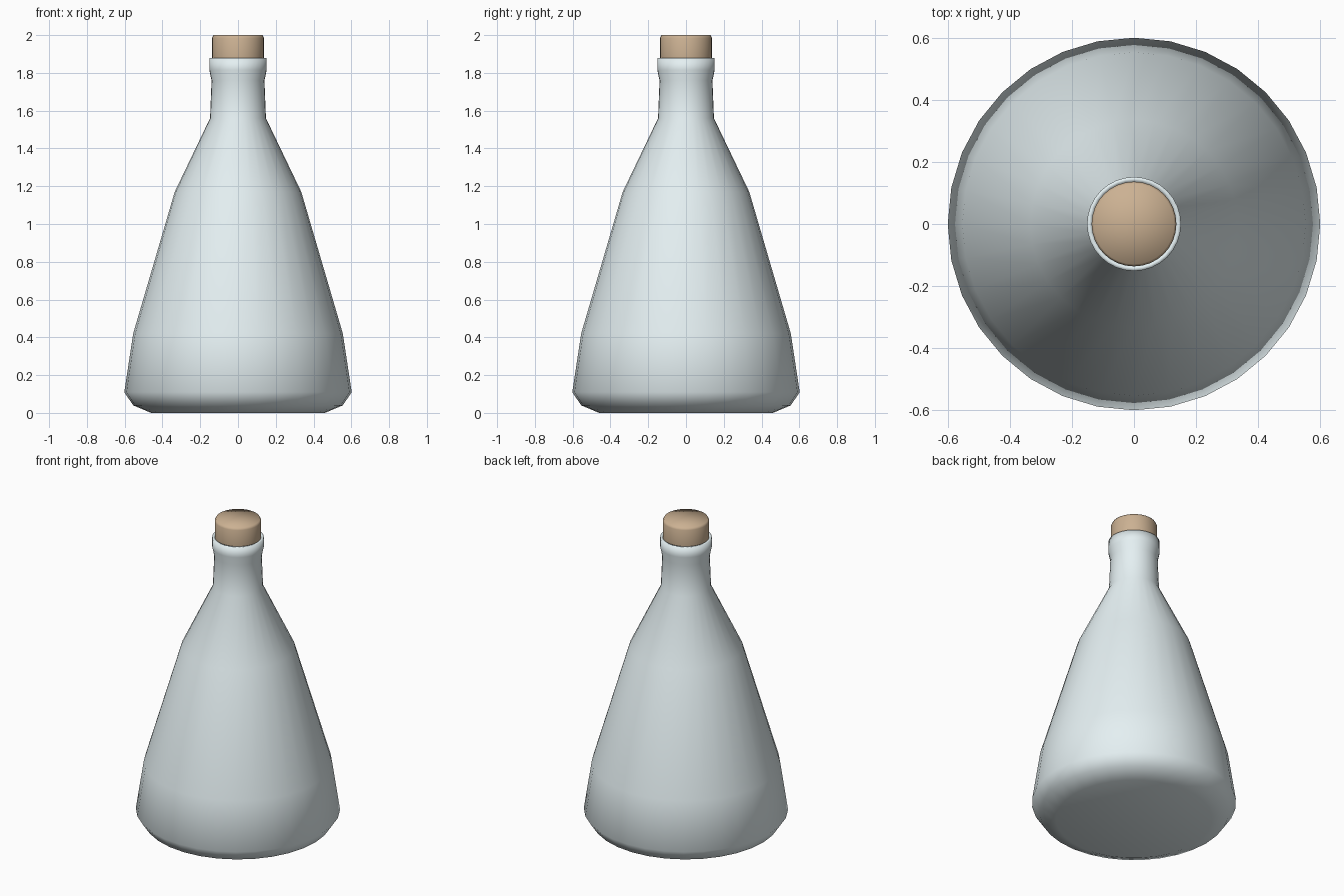
import bpy, math, random

if "Cube" in bpy.data.objects:
    bpy.data.objects.remove(bpy.data.objects["Cube"])

random.seed(4)
SEG = 32


def material(name, color):
    m = bpy.data.materials.new(name)
    m.diffuse_color = color
    m.use_nodes = True
    m.node_tree.nodes["Principled BSDF"].inputs["Base Color"].default_value = m.diffuse_color
    return m


def lathe(name, profile, mat, jitter_ring=None):
    """Revolve (radius, z) points around z; radius 0 ends become poles."""
    verts, rings = [], []
    for i, (r, z) in enumerate(profile):
        start = len(verts)
        if r == 0:
            verts.append((0, 0, z))
            rings.append([start] * SEG)
            continue
        for k in range(SEG):
            a = 2 * math.pi * k / SEG
            rr, zz = r, z
            if i == jitter_ring:  # ripples that stay on the sloping wall
                dz = random.uniform(-0.06, 0.06)
                rr, zz = r - dz * 0.474, z + dz
            verts.append((rr * math.cos(a), rr * math.sin(a), zz))
        rings.append(list(range(start, start + SEG)))
    faces = []
    for lo, hi in zip(rings, rings[1:]):
        for k in range(SEG):
            n = (k + 1) % SEG
            quad = [lo[k], lo[n], hi[n], hi[k]]
            faces.append(list(dict.fromkeys(quad)))
    mesh = bpy.data.meshes.new(name)
    mesh.from_pydata(verts, [], faces)
    mesh.polygons.foreach_set("use_smooth", [True] * len(mesh.polygons))
    mesh.materials.append(mat)
    obj = bpy.data.objects.new(name, mesh)
    bpy.context.collection.objects.link(obj)
    return obj


glass = material("pale_glass", (0.78, 0.87, 0.89, 1))
cork = material("cork", (0.60, 0.44, 0.29, 1))
fluid = material("fluid", (0.35, 0.6, 0.65, 1))

# Conical flask with flared lip and short inner neck wall
lathe("flask", [(0, 0), (0.46, 0), (0.555, 0.04), (0.602, 0.11), (0.555, 0.42),
                (0.335, 1.17), (0.148, 1.56), (0.14, 1.76), (0.152, 1.815),
                (0.152, 1.88), (0.137, 1.88), (0.13, 1.6)], glass)

# Liquid just inside the wall, with a rippled surface
e = 0.004
lathe("liquid", [(0, 0.01), (0.45, 0.01), (0.555 - e, 0.045), (0.602 - e, 0.11),
                 (0.555 - e, 0.42), (0.335 - e, 1.17), (0.29 - e, 1.265),
                 (0, 1.25)], fluid, jitter_ring=6)

# Cork stopper
lathe("stopper", [(0, 1.7), (0.125, 1.7), (0.137, 1.88), (0.137, 1.985),
                  (0.130, 2.0), (0, 2.0)], cork)
